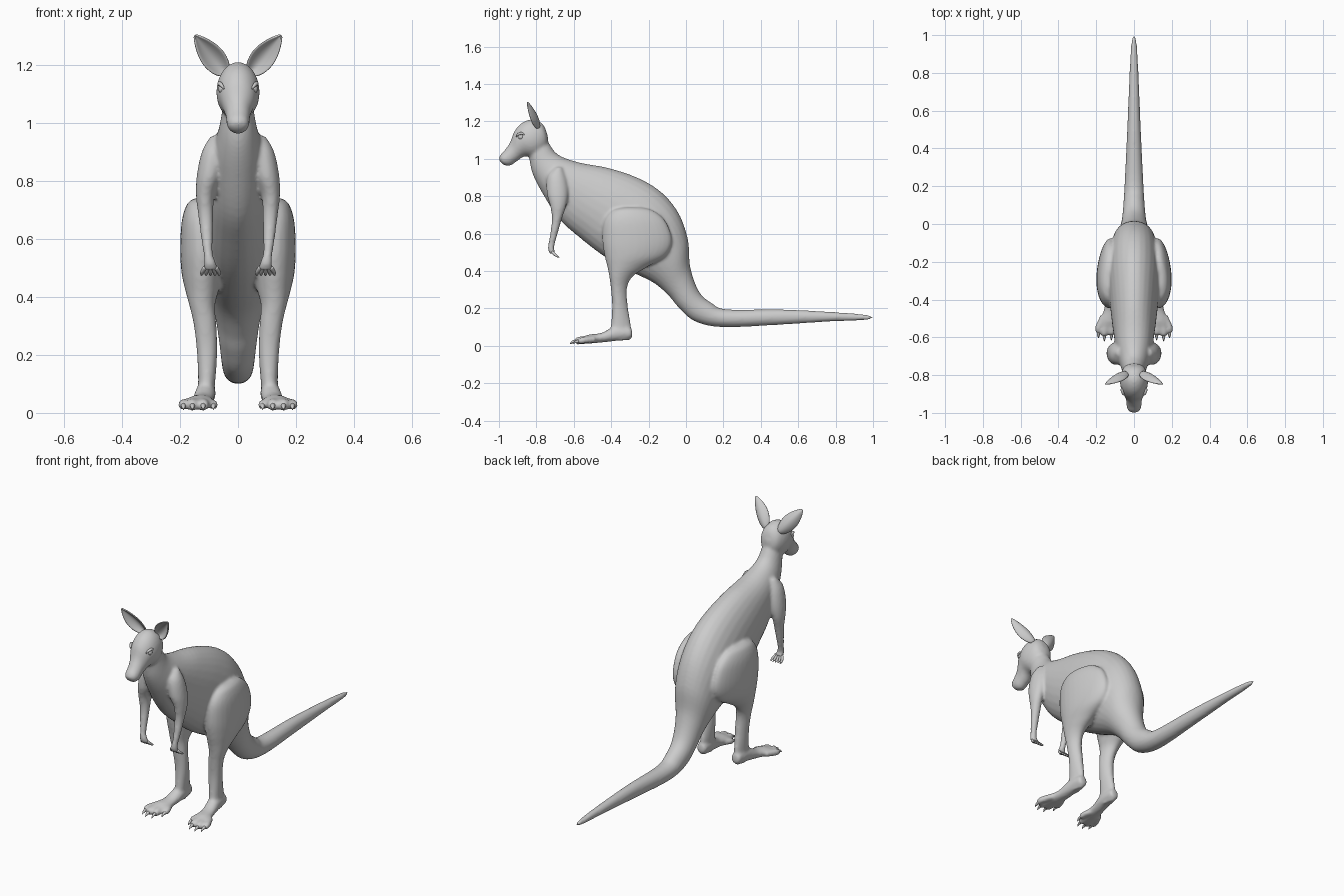
import bpy
import bmesh
import math
from mathutils import Vector

cube = bpy.data.objects.get("Cube")
if cube:
    bpy.data.objects.remove(cube, do_unlink=True)

grey = bpy.data.materials.new("plain_grey")
grey.use_nodes = True
grey.diffuse_color = (0.6, 0.6, 0.6, 1)
grey.node_tree.nodes["Principled BSDF"].inputs["Base Color"].default_value = (0.6, 0.6, 0.6, 1)


def smooth_rows(rows, steps=5):
    """Catmull-Rom interpolation through rows of numbers."""
    rows = [Vector(r) for r in rows]
    out = []
    for i in range(len(rows) - 1):
        p1, p2 = rows[i], rows[i + 1]
        p0 = rows[max(i - 1, 0)]
        p3 = rows[min(i + 2, len(rows) - 1)]
        for k in range(steps):
            t = k / steps
            out.append(p1 + t * (p2 - p0) / 2
                       + t * t * (2 * p0 - 5 * p1 + 4 * p2 - p3) / 2
                       + t ** 3 * (3 * p1 - p0 - 3 * p2 + p3) / 2)
    return out + [rows[-1]]


def skin_rings(bm, rings):
    """Join rings of points into a closed shell."""
    loops = [[bm.verts.new(p) for p in ring] for ring in rings]
    count = len(loops[0])
    for a, b in zip(loops, loops[1:]):
        for i in range(count):
            j = (i + 1) % count
            bm.faces.new((a[i], a[j], b[j], b[i]))
    bm.faces.new(loops[0])
    bm.faces.new(loops[-1])


def loft(bm, rows, side=1, egg=0.0, count=28):
    """Rows: first edge y, z, opposite edge y, z, half width, centre x."""
    rings = []
    for ay, az, by, bz, half, cx in smooth_rows(rows):
        ring = []
        for i in range(count):
            c = math.cos(math.tau * i / count)
            s = math.sin(math.tau * i / count)
            ring.append((side * (cx + max(half, 0.002) * s * (1 + egg * c)),
                         (ay + by) / 2 + c * (ay - by) / 2,
                         (az + bz) / 2 + c * (az - bz) / 2))
        rings.append(ring)
    skin_rings(bm, rings)


def tube(bm, rows, side=1, count=12):
    """Rows: x, y, z, radius along a mostly horizontal or hanging path."""
    pts = smooth_rows(rows, 4)
    rings = []
    for n, p in enumerate(pts):
        along = (pts[min(n + 1, len(pts) - 1)] - pts[max(n - 1, 0)]).to_3d().normalized()
        u = along.cross(Vector((1, 0, 0))).normalized()
        v = along.cross(u)
        ring = []
        for i in range(count):
            a = math.tau * i / count
            q = p.to_3d() + max(p[3], 0.001) * (u * math.cos(a) + v * math.sin(a))
            ring.append((side * q.x, q.y, q.z))
        rings.append(ring)
    skin_rings(bm, rings)


def finish(bm, name):
    bmesh.ops.recalc_face_normals(bm, faces=bm.faces)
    mesh = bpy.data.meshes.new(name)
    bm.to_mesh(mesh)
    bm.free()
    mesh.materials.append(grey)
    mesh.shade_smooth()
    obj = bpy.data.objects.new(name, mesh)
    bpy.context.collection.objects.link(obj)
    return obj


# Neck, trunk and tail: back edge, belly edge, half width
trunk = [
    (-.765, 1.15, -.85, 1.07, .045), (-.73, 1.08, -.838, 1.0, .055),
    (-.68, 1.02, -.82, .92, .068), (-.57, .98, -.77, .82, .092),
    (-.41, .95, -.68, .68, .112), (-.25, .895, -.57, .58, .128),
    (-.13, .82, -.44, .48, .138), (-.04, .71, -.3, .4, .132),
    (.01, .57, -.17, .335, .11), (.023, .42, -.09, .265, .08),
    (.07, .29, -.035, .2, .065), (.14, .227, .05, .13, .057),
    (.22, .195, .2, .1, .05), (.5, .195, .5, .113, .036),
    (.77, .182, .77, .13, .025), (.95, .168, .95, .137, .015),
    (1, .155, 1, .148, .004)]
# Head from nose to nape: upper edge, jaw edge, half width
head = [
    (-1, 1.005, -.996, .988, .014), (-.99, 1.024, -.975, .968, .034),
    (-.968, 1.048, -.942, .963, .04), (-.94, 1.09, -.905, .986, .044),
    (-.917, 1.148, -.865, 1.012, .06), (-.88, 1.19, -.81, 1.01, .074),
    (-.83, 1.21, -.765, 1.03, .07), (-.78, 1.197, -.74, 1.07, .052),
    (-.755, 1.17, -.738, 1.12, .02)]
# Hind leg: height, front y, back y, inner x, outer x
leg = [
    (.74, -.34, -.24, .115, .15), (.72, -.4, -.17, .085, .175),
    (.66, -.44, -.105, .06, .193), (.56, -.447, -.075, .05, .198),
    (.48, -.435, -.11, .055, .193), (.42, -.42, -.21, .068, .18),
    (.37, -.41, -.285, .08, .167), (.31, -.402, -.315, .076, .153),
    (.22, -.395, -.312, .072, .142), (.12, -.4, -.296, .078, .137),
    (.06, -.41, -.29, .085, .138), (.03, -.4, -.3, .09, .13)]
# Foot: upper edge, sole edge, half width, centre x
foot = [
    (-.287, .065, -.287, .05, .012, .11), (-.3, .1, -.3, .036, .028, .11),
    (-.38, .105, -.36, .028, .035, .112), (-.45, .07, -.45, .018, .037, .122),
    (-.52, .06, -.52, .012, .048, .134), (-.56, .045, -.56, .01, .045, .138)]
# Arm: front edge, back edge, half width, centre x
arm = [
    (-.7, .955, -.66, .955, .03, .065), (-.74, .91, -.635, .89, .045, .08),
    (-.745, .82, -.628, .82, .044, .098), (-.727, .75, -.64, .75, .032, .113),
    (-.717, .68, -.663, .68, .026, .111), (-.726, .6, -.686, .6, .02, .107),
    (-.735, .55, -.7, .55, .016, .103), (-.738, .515, -.706, .52, .022, .097),
    (-.724, .487, -.698, .505, .025, .095)]
# Toes: tip x, tip y, radius
toes = [(.188, -.578, .018), (.157, -.595, .021), (.12, -.59, .021), (.085, -.55, .016)]

skin = bmesh.new()
loft(skin, [row + (0,) for row in trunk])
loft(skin, [row + (0,) for row in head])
claws, fingers, eyes = bmesh.new(), bmesh.new(), bmesh.new()
for side in (1, -1):
    loft(skin, [(f, z, b, z, (o - i) / 2, (o + i) / 2) for z, f, b, i, o in leg], side, .2)
    loft(skin, foot, side)
    loft(skin, arm, side)
    for x, y, r in toes:
        tube(skin, [(.135 + (x - .135) * .5, y + .09, .035, r),
                    (x, y + .03, .03, r), (x, y + .008, .024, r * .85),
                    (x, y, .022, r * .4)], side)
        tube(claws, [(x, y + .015, .026, .01), (x, y - .01, .022, .007),
                     (x, y - .026, .011, .001)], side)
    # Five short fingers fanned out from the palm
    for k in range(-2, 3):
        fan = .095 + k * .014
        tube(fingers, [(.095 + k * .009, -.715, .502, .008), (fan, -.7, .487, .007),
                       (fan + k * .001, -.687, .478, .005),
                       (fan + k * .001, -.677, .474, .001)], side)
    # Eyes with a heavy upper lid
    ball = bmesh.ops.create_uvsphere(eyes, u_segments=20, v_segments=12, radius=.016)
    bmesh.ops.translate(eyes, verts=ball["verts"], vec=(side * .052, -.882, 1.117))
    tube(eyes, [(.048, -.906, 1.117, .002), (.056, -.9, 1.129, .006),
                (.064, -.88, 1.136, .007), (.064, -.86, 1.126, .002)], side)

# Fuse the trunk, head and limbs into one soft skin
body = finish(skin, "body")
remesh = body.modifiers.new("fuse", "REMESH")
remesh.mode = "VOXEL"
remesh.voxel_size = .0075
remesh.use_smooth_shade = True
soften = body.modifiers.new("soften", "SMOOTH")
soften.factor = .5
soften.iterations = 7

finish(claws, "toe_claws")
finish(fingers, "fingers")
finish(eyes, "eyes")

# Cupped leaf-shaped ears
for side, name in ((1, "left_ear"), (-1, "right_ear")):
    bm = bmesh.new()
    base, tip = Vector((.042, -.79, 1.17)), Vector((.149, -.85, 1.303))
    across = Vector((.77, 0, -.62))
    grid = []
    for r in range(15):
        t = r / 14
        half = .012 * (1 - t) + .033 * math.sin(math.pi * t ** .85) ** .8 + .002
        row = []
        for c in range(9):
            s = c / 4 - 1
            p = base.lerp(tip, t) + across * half * s
            p.y += half * .75 * (.6 - s * s)
            row.append(bm.verts.new((side * p.x, p.y, p.z)))
        grid.append(row)
    for a, b in zip(grid, grid[1:]):
        for c in range(8):
            bm.faces.new((a[c], a[c + 1], b[c + 1], b[c]))
    ear = finish(bm, name)
    thick = ear.modifiers.new("thickness", "SOLIDIFY")
    thick.thickness = .008
    thick.offset = 0
    ear.modifiers.new("rounding", "SUBSURF").levels = 1
